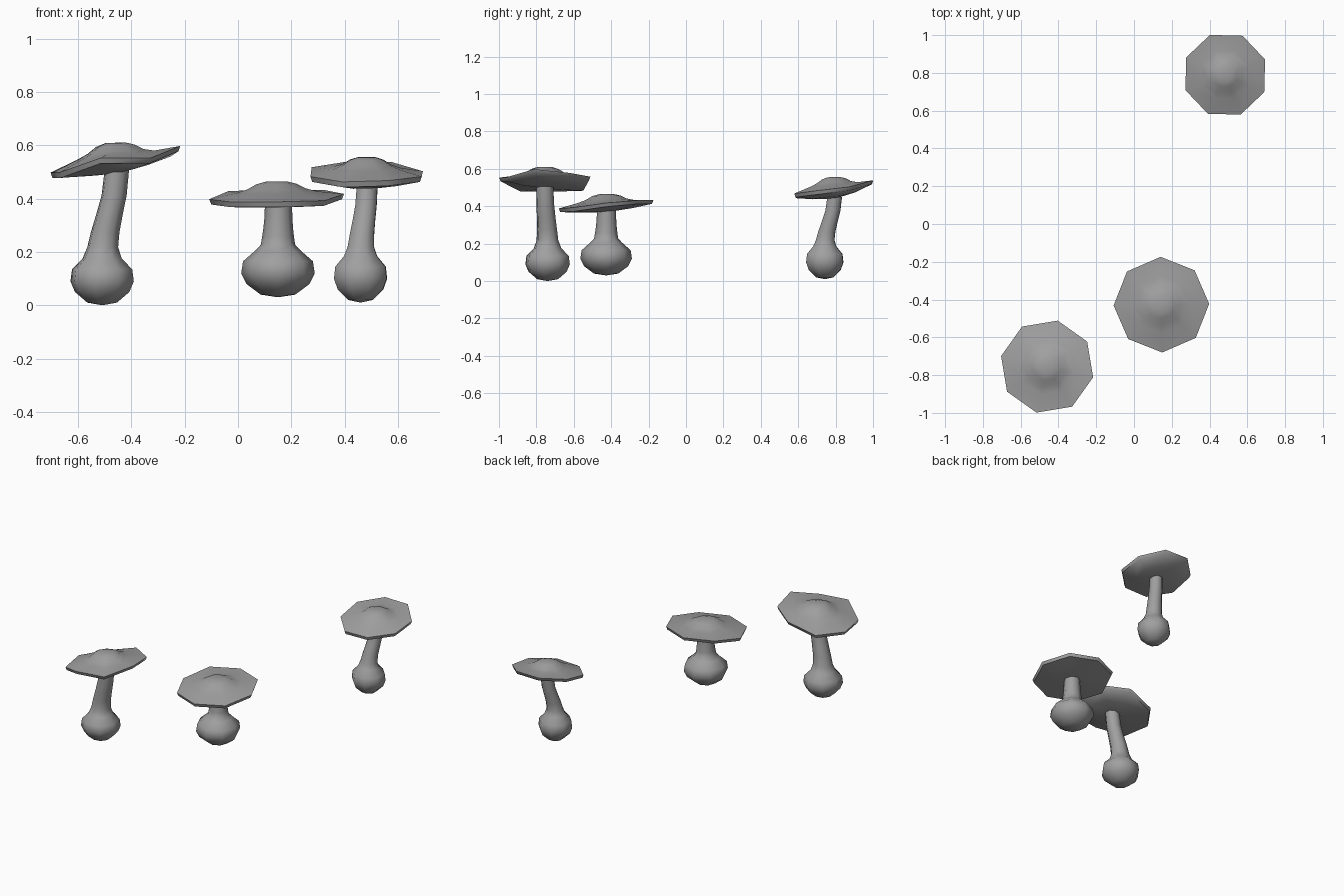
import bpy
import bmesh
from math import cos, sin, radians, tau, pi
from mathutils import Vector

SIDES = 8

cube = bpy.data.objects.get("Cube")
if cube:
    bpy.data.objects.remove(cube)

grey = bpy.data.materials.new("plain grey")
grey.use_nodes = True
colour = (0.35, 0.35, 0.35, 1)
grey.diffuse_color = colour
grey.node_tree.nodes["Principled BSDF"].inputs["Base Color"].default_value = colour


def ring(bm, centre, radius, turn, heights=None):
    """One loop of vertices; heights optionally lift each vertex."""
    loop = []
    for i in range(SIDES):
        a = radians(turn) + tau * i / SIDES
        lift = heights[i] if heights else 0
        offset = Vector((radius * cos(a), radius * sin(a), lift))
        loop.append(bm.verts.new(centre + offset))
    return loop


def skin(bm, rings):
    """Bridge successive loops; a single vertex closes an end."""
    for low, high in zip(rings, rings[1:]):
        for i in range(SIDES):
            j = (i + 1) % SIDES
            if len(low) == 1:
                bm.faces.new((low[0], high[j], high[i]))
            elif len(high) == 1:
                bm.faces.new((low[i], low[j], high[0]))
            else:
                bm.faces.new((low[i], low[j], high[j], high[i]))


def finish(bm, name):
    bmesh.ops.recalc_face_normals(bm, faces=bm.faces[:])
    mesh = bpy.data.meshes.new(name)
    bm.to_mesh(mesh)
    bm.free()
    mesh.materials.append(grey)
    obj = bpy.data.objects.new(name, mesh)
    bpy.context.collection.objects.link(obj)
    bpy.ops.object.select_all(action='DESELECT')
    obj.select_set(True)
    bpy.context.view_layer.objects.active = obj
    bpy.ops.object.shade_smooth_by_angle(angle=radians(55))


# Bulb outline: share of the bulb radius, height above the bottom
BULB = [(0.47, 0.01), (0.86, 0.05), (1, 0.09), (0.95, 0.135), (0.62, 0.175)]


def make_stem(name, foot, head, bulb, neck, turn):
    bm = bmesh.new()
    foot, head = Vector(foot), Vector(head)
    rings = [[bm.verts.new(foot)]]
    for share, z in BULB:
        rings.append(ring(bm, foot + Vector((0, 0, z)), bulb * share, turn))
    # Slender stalk, leaning in an S curve from bulb to cap
    start = foot.z + BULB[-1][1]
    for t in (0.13, 0.3, 0.5, 0.72, 1):
        ease = (1 - cos(pi * t)) / 2
        p = foot.lerp(head, ease)
        p.z = start + (head.z + 0.01 - start) * t
        rings.append(ring(bm, p, neck * (1 + 0.35 * (1 - t) ** 2), turn))
    skin(bm, rings)
    finish(bm, name)


# Cap crown: share of cap radius, share of the height from rim to peak
CROWN = [(0.6, 0.27), (0.43, 0.5), (0.3, 0.82), (0.16, 0.99)]


def make_cap(name, head, centre, radius, peak, rim, turn):
    bm = bmesh.new()
    mean = sum(rim) / SIDES
    wobble = [z - mean for z in rim]
    middle = Vector((*centre, mean))
    under = Vector(head)
    rings = [[bm.verts.new(under)]]
    # Underside, rim edge, then the crown rising to a soft knob
    low = middle.copy()
    low.z = under.z + (mean - under.z) * 0.3
    rings.append(ring(bm, low, radius * 0.55, turn, [w * 0.5 for w in wobble]))
    for dz, share in ((-0.012, 0.97), (0.008, 1)):
        rings.append(ring(bm, middle + Vector((0, 0, dz)), radius * share, turn, wobble))
    for share, rise in CROWN:
        p = middle.copy()
        p.z += 0.008 + (peak - mean - 0.008) * rise
        bend = [w * share * share for w in wobble]
        rings.append(ring(bm, p, radius * share, turn, bend))
    rings.append([bm.verts.new((*centre, peak))])
    skin(bm, rings)
    finish(bm, name)


# Tall leaning mushroom, front right
head = (-0.455, -0.755, 0.495)
make_stem("tall_stem", (-0.51, -0.74, 0.0), head, 0.122, 0.047, 32)
make_cap("tall_cap", head, (-0.46, -0.755), 0.25, 0.61,
         [0.57, 0.55, 0.495, 0.49, 0.49, 0.545, 0.545, 0.59], 32)

# Short squat mushroom, middle
head = (0.152, -0.425, 0.368)
make_stem("short_stem", (0.15, -0.427, 0.03), head, 0.138, 0.051, 1)
make_cap("short_cap", head, (0.145, -0.427), 0.253, 0.465,
         [0.41, 0.425, 0.425, 0.42, 0.39, 0.38, 0.38, 0.385], 1)

# Slim mushroom, back left
head = (0.485, 0.795, 0.44)
make_stem("slim_stem", (0.46, 0.742, 0.01), head, 0.107, 0.042, 21)
make_cap("slim_cap", head, (0.483, 0.79), 0.226, 0.556,
         [0.495, 0.53, 0.53, 0.51, 0.475, 0.455, 0.46, 0.475], 21)
